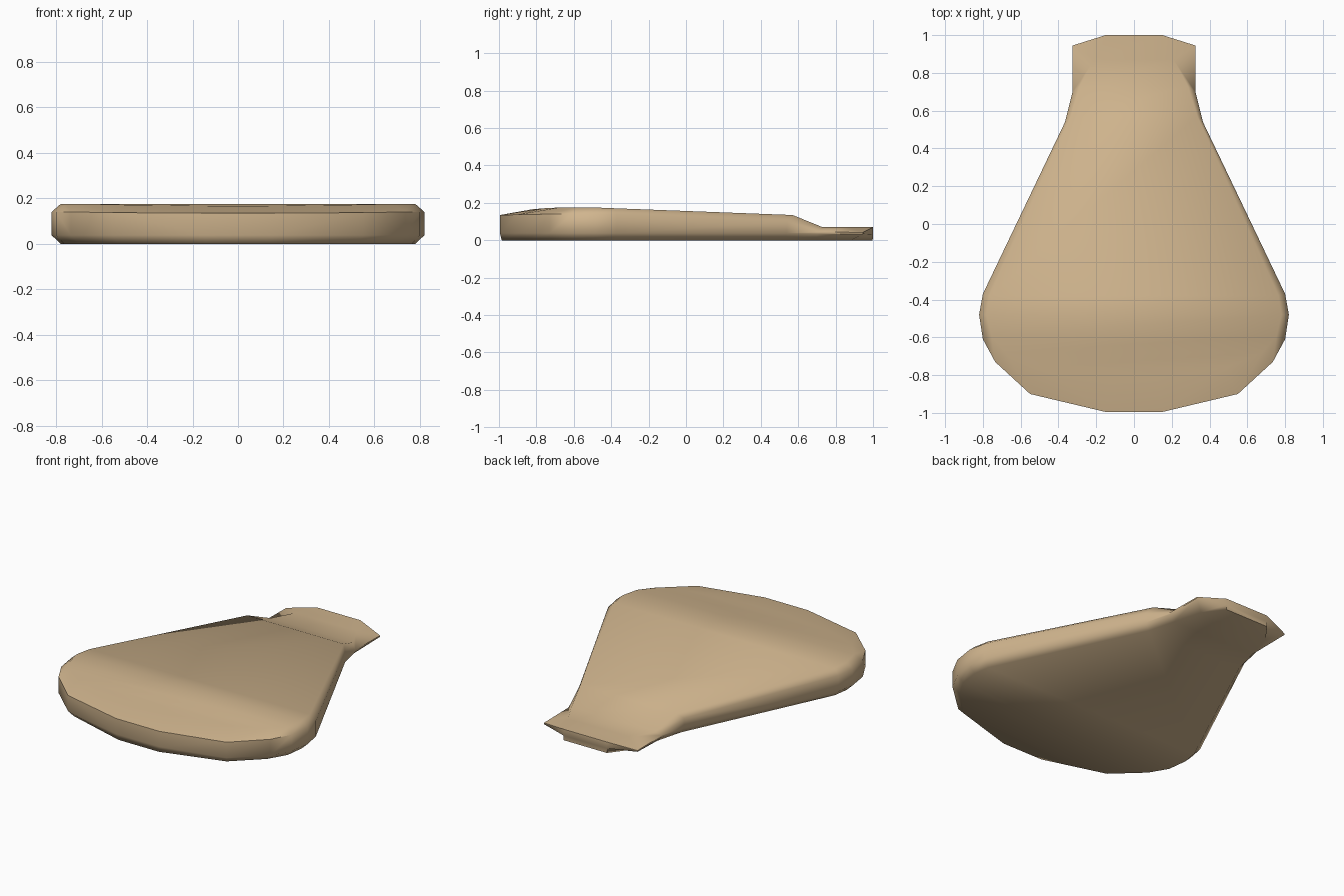
import bpy, bmesh, math

if "Cube" in bpy.data.objects:
    bpy.data.objects.remove(bpy.data.objects["Cube"])

tan = bpy.data.materials.new("tan")
tan.diffuse_color = (0.63, 0.46, 0.27, 1)
tan.use_nodes = True
tan.node_tree.nodes["Principled BSDF"].inputs["Base Color"].default_value = tan.diffuse_color

# Right half of the plan outline, front to back: x, y, upper side height
outline = [(.15, -.995, .135), (.55, -.90, .137), (.735, -.73, .14), (.80, -.61, .14),
           (.82, -.48, .14), (.80, -.37, .138), (.365, .54, .10), (.325, .70, .045),
           (.325, .945, .042), (.15, 1.0, .07)]
# Matching edge of the crown: x, y, z
crown = [(.12, -.82, .166), (.49, -.76, .171), (.68, -.68, .175), (.755, -.59, .175),
         (.78, -.48, .175), (.765, -.38, .171), (.335, .57, .135), (.285, .73, .07),
         (.21, .87, .07), (.14, .996, .07)]
# Matching edge of the underside: x, y
under = [(.14, -.985), (.53, -.87), (.70, -.71), (.765, -.60), (.78, -.48), (.765, -.38),
         (.335, .53), (.29, .70), (.24, .88), (.15, .998)]

rows = [[(x, y, 0) for x, y in under],
        [(x, y, .038 if y < .6 else .034) for x, y, z in outline],
        outline, crown]
rows[1][-1] = (.15, 1.0, .03)

# Body: stacked rings on both sides, closed by strips across the width
bm = bmesh.new()
right = [[bm.verts.new(p) for p in r] for r in rows]
left = [[bm.verts.new((-p[0], p[1], p[2])) for p in r] for r in rows]
n = len(outline)
for k in range(3):
    for i in range(n - 1):
        for s in (right, left):
            bm.faces.new((s[k][i], s[k][i + 1], s[k + 1][i + 1], s[k + 1][i]))
    for i in (0, n - 1):
        bm.faces.new((left[k][i], right[k][i], right[k + 1][i], left[k + 1][i]))
for k in (0, 3):
    for i in range(n - 1):
        bm.faces.new((left[k][i], right[k][i], right[k][i + 1], left[k][i + 1]))
bmesh.ops.recalc_face_normals(bm, faces=bm.faces[:])

mesh = bpy.data.meshes.new("tapered_paddle")
bm.to_mesh(mesh)
bm.free()
mesh.materials.append(tan)
body = bpy.data.objects.new("tapered_paddle", mesh)
bpy.context.collection.objects.link(body)
bpy.context.view_layer.objects.active = body
body.select_set(True)
bpy.ops.object.shade_smooth_by_angle(angle=math.radians(60))
